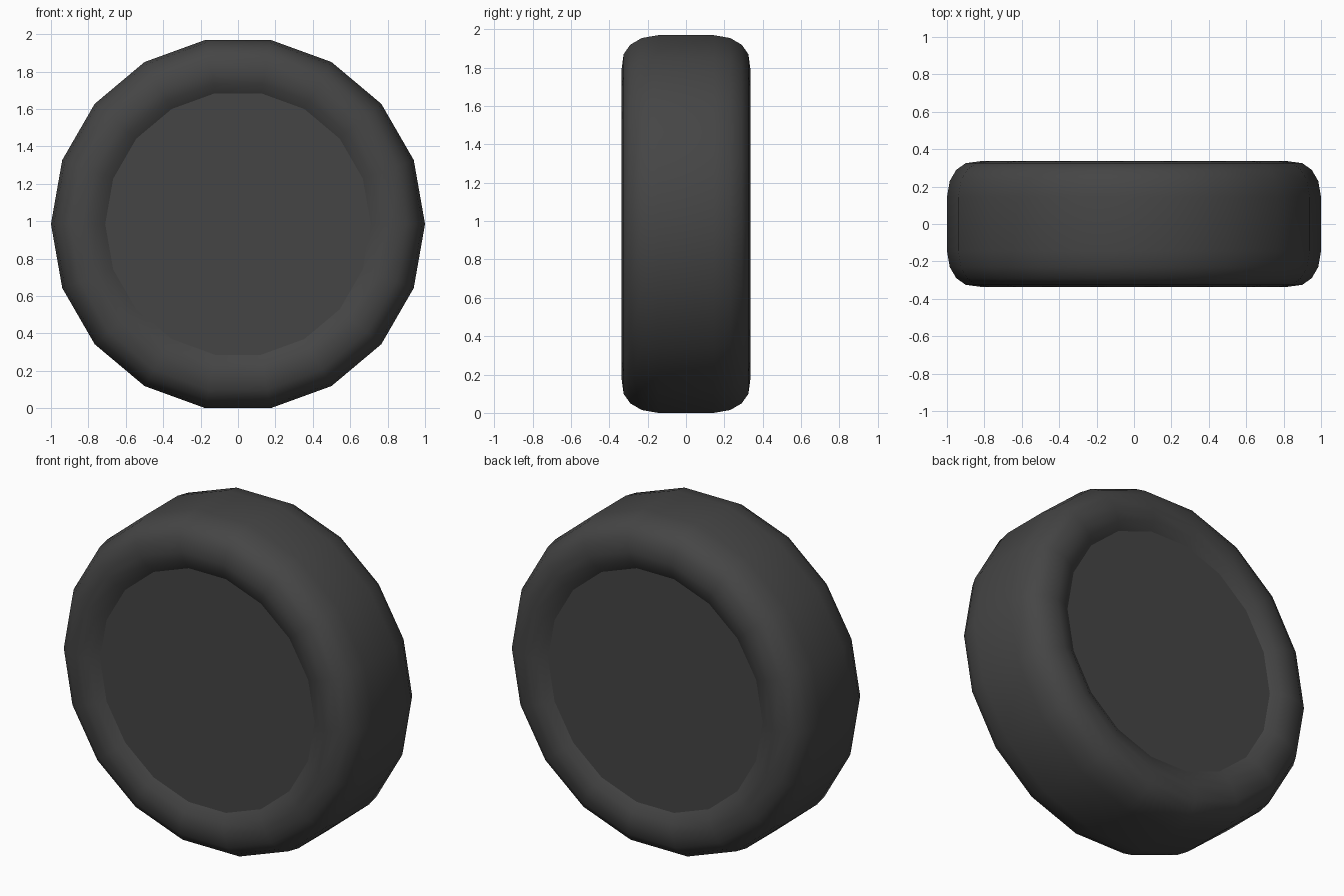
import bpy, bmesh, math

if "Cube" in bpy.data.objects:
    bpy.data.objects.remove(bpy.data.objects["Cube"])

SIDES = 18
CZ = math.cos(math.radians(10))  # axle height, so the bottom flat sits on z = 0

# half cross-section of the tyre: (radius, distance from the mid plane)
half = [(0.71, 0.29), (0.76, 0.322), (0.82, 0.336), (0.90, 0.325),
        (0.95, 0.29), (0.985, 0.23), (1.0, 0.145)]
profile = [(r, -y) for r, y in half] + [(r, y) for r, y in reversed(half)]

rubber = bpy.data.materials.new("dark grey rubber")
rubber.diffuse_color = (0.06, 0.06, 0.06, 1)
rubber.use_nodes = True
rubber.node_tree.nodes["Principled BSDF"].inputs["Base Color"].default_value = rubber.diffuse_color

bm = bmesh.new()
# tyre tread and rounded side walls
rings = []
for r, y in profile:
    rings.append([bm.verts.new((r * math.cos(2 * math.pi * i / SIDES), y,
                                CZ + r * math.sin(2 * math.pi * i / SIDES)))
                  for i in range(SIDES)])
for a, b in zip(rings, rings[1:]):
    for i in range(SIDES):
        j = (i + 1) % SIDES
        bm.faces.new((a[i], a[j], b[j], b[i])).smooth = True

# flat recessed hub discs on both sides, with crisp borders
for ring in (rings[0], rings[-1]):
    disc = bm.faces.new(ring)
    disc.smooth = False
    for e in disc.edges:
        e.smooth = False
bmesh.ops.recalc_face_normals(bm, faces=bm.faces)

mesh = bpy.data.meshes.new("wheel")
bm.to_mesh(mesh)
bm.free()
mesh.materials.append(rubber)
wheel = bpy.data.objects.new("wheel", mesh)
bpy.context.collection.objects.link(wheel)
